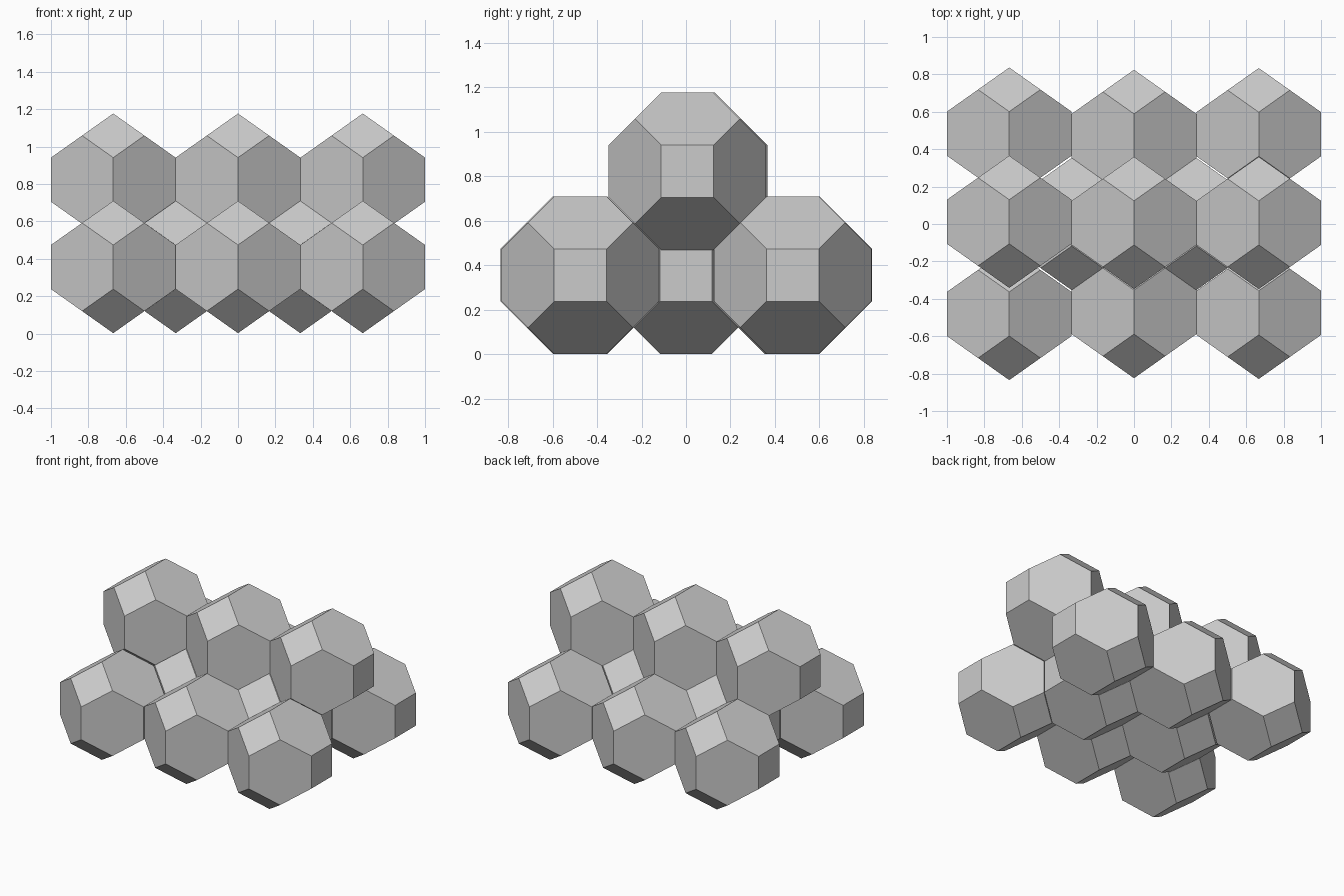
import bpy
import bmesh
from itertools import permutations, product
from math import pi
from mathutils import Matrix

cube = bpy.data.objects.get("Cube")
if cube:
    bpy.data.objects.remove(cube)

# One plain grey for every cell
grey = bpy.data.materials.new("plain grey")
grey.use_nodes = True
colour = (0.6, 0.6, 0.6, 1.0)
grey.diffuse_color = colour
grey.node_tree.nodes["Principled BSDF"].inputs["Base Color"].default_value = colour


def cell_mesh(size):
    """Truncated octahedron, turned so it rests on an edge."""
    corners = {
        tuple(s * c for s, c in zip(signs, p))
        for p in permutations((0, 1, 2))
        for signs in product((-1, 1), repeat=3)
    }
    bm = bmesh.new()
    for corner in sorted(corners):
        bm.verts.new(corner)
    bmesh.ops.convex_hull(bm, input=bm.verts[:])
    bmesh.ops.dissolve_limit(bm, angle_limit=0.02, verts=bm.verts[:], edges=bm.edges[:])
    bmesh.ops.transform(bm, matrix=Matrix.Rotation(pi / 4, 4, "X") @ Matrix.Scale(size, 4),
                        verts=bm.verts[:])
    bmesh.ops.recalc_face_normals(bm, faces=bm.faces[:])
    mesh = bpy.data.meshes.new("cell")
    bm.to_mesh(mesh)
    bm.free()
    mesh.materials.append(grey)
    return mesh


mesh = cell_mesh(1 / 6)
LOW, HIGH = 0.356, 0.823

# Rows of nested cells: name, height, then (x, y) of each cell
rows = [
    ("front", LOW, [(-0.667, -0.481), (0, -0.471), (0.667, -0.475)]),
    ("middle", LOW, [(-0.333, 0), (0.333, 0)]),
    ("back", LOW, [(-0.667, 0.483), (0, 0.471), (0.667, 0.48)]),
    ("top", HIGH, [(-0.667, 0.012), (0, 0.006), (0.667, 0.006)]),
]
for name, z, spots in rows:
    for number, (x, y) in enumerate(spots, 1):
        cell = bpy.data.objects.new(f"{name}_cell_{number}", mesh)
        cell.location = (x, y, z)
        bpy.context.collection.objects.link(cell)
